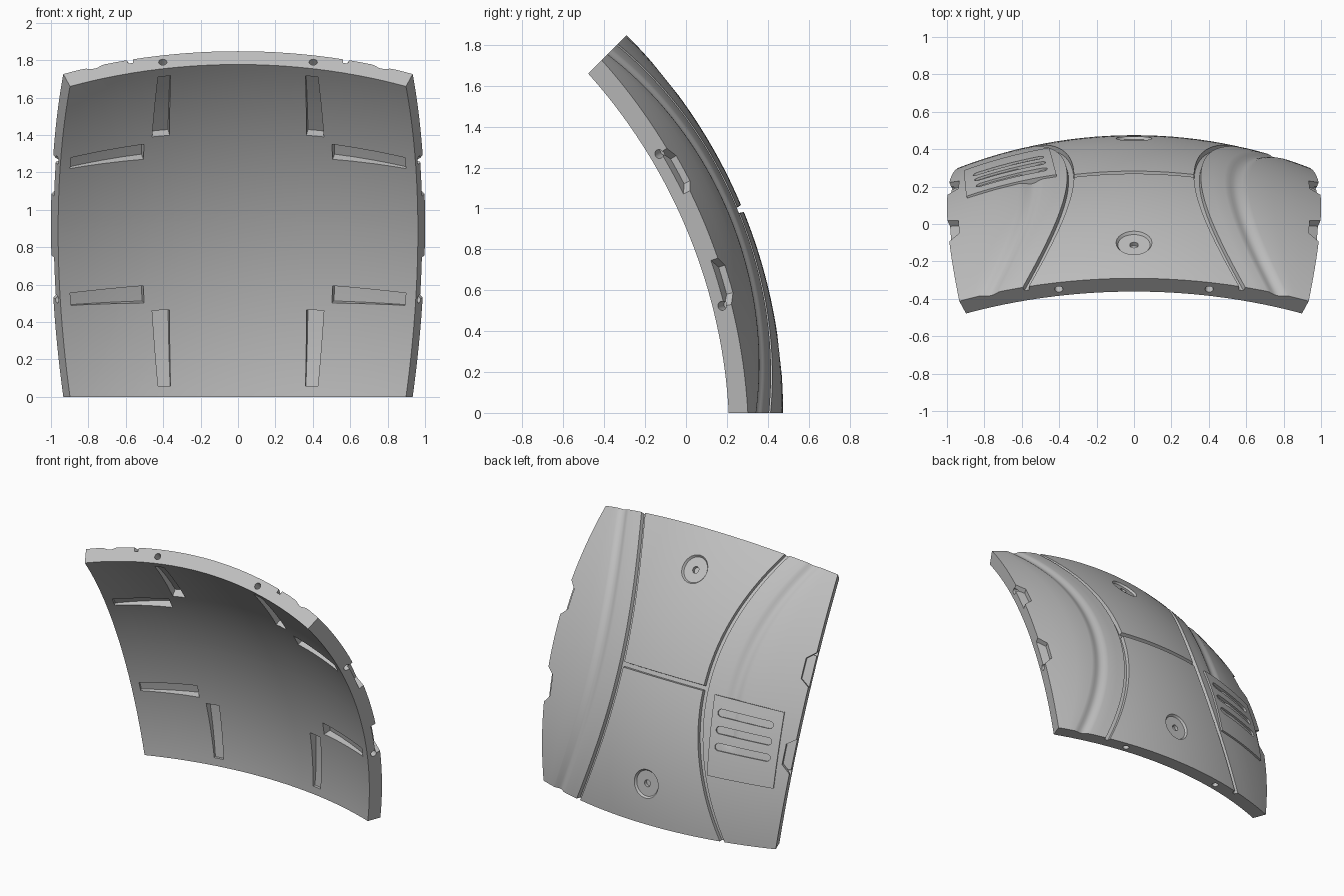
import bpy, bmesh
from math import tan, sin, cos, pi, radians
from mathutils import Vector

cube = bpy.data.objects.get("Cube")
if cube:
    bpy.data.objects.remove(cube, do_unlink=True)

TILT = radians(22.5)          # half the tile angle, and its lean
R_OUT, R_IN = 2.613, 2.513
EDGE = TILT * R_OUT           # half the tile length along the arc
Y_CENTRE = 0.475 - R_OUT

grey = bpy.data.materials.new("plain_grey")
grey.use_nodes = True
grey.diffuse_color = (0.53, 0.53, 0.53, 1)
grey.node_tree.nodes["Principled BSDF"].inputs["Base Color"].default_value = (0.53, 0.53, 0.53, 1)


def place(u, v, r):
    """Point at arc lengths u (sideways) and v (upward) on a sphere of radius r."""
    d = Vector((tan(u / R_OUT), tan(v / R_OUT), 1)).normalized() * r
    return Vector((d.x, Y_CENTRE + d.z * cos(TILT) - d.y * sin(TILT),
                   d.z * sin(TILT) + d.y * cos(TILT)))


def add_slab(bm, nu, nv, point):
    """Closed slab; point(i, j, side) gives the vertices of its two skins."""
    g = [[[bm.verts.new(point(i, j, s)) for j in range(nv)] for i in range(nu)] for s in (0, 1)]
    for s in (0, 1):
        for i in range(nu - 1):
            for j in range(nv - 1):
                bm.faces.new((g[s][i][j], g[s][i + 1][j], g[s][i + 1][j + 1], g[s][i][j + 1]))
    rim = ([(i, 0) for i in range(nu - 1)] + [(nu - 1, j) for j in range(nv - 1)]
           + [(i, nv - 1) for i in range(nu - 1, 0, -1)] + [(0, j) for j in range(nv - 1, 0, -1)])
    for (a, b), (c, d) in zip(rim, rim[1:] + rim[:1]):
        bm.faces.new((g[0][a][b], g[0][c][d], g[1][c][d], g[1][a][b]))


def add_patch(bm, corners, r_low, r_high, n=7):
    """Four-cornered slab; each radius is (at first side, at second side)."""
    a, b, c, d = [Vector(p) for p in corners]

    def point(i, j, side):
        s, t = i / (n - 1), j / (n - 1)
        p = a.lerp(b, s).lerp(d.lerp(c, s), t)
        lo_hi = (r_low, r_high)[side]
        return place(p.x, p.y, lo_hi[0] * (1 - t) + lo_hi[1] * t)
    add_slab(bm, n, n, point)


def add_prism(bm, outline, r_low, r_high, flare=1.0):
    """Radial prism over an outline, widened by flare at the top."""
    mid = sum((Vector(p) for p in outline), Vector((0, 0))) / len(outline)
    low = [bm.verts.new(place(u, v, r_low)) for u, v in outline]
    wide = [mid + (Vector(p) - mid) * flare for p in outline]
    high = [bm.verts.new(place(p.x, p.y, r_high)) for p in wide]
    bm.faces.new(low)
    bm.faces.new(high)
    for k in range(len(low)):
        m = (k + 1) % len(low)
        bm.faces.new((low[k], low[m], high[m], high[k]))


def stadium(u, v, half, rad, n=32):
    pts = []
    for k in range(n):
        a = 2 * pi * (k + 0.5) / n
        pts.append((u + rad * cos(a) + (half if cos(a) > 0 else -half), v + rad * sin(a)))
    return pts


def make_object(name, bm):
    bmesh.ops.recalc_face_normals(bm, faces=bm.faces)
    mesh = bpy.data.meshes.new(name)
    bm.to_mesh(mesh)
    bm.free()
    obj = bpy.data.objects.new(name, mesh)
    bpy.context.collection.objects.link(obj)
    mesh.materials.append(grey)
    return obj


def activate(obj):
    bpy.ops.object.select_all(action='DESELECT')
    obj.select_set(True)
    bpy.context.view_layer.objects.active = obj


def cut(obj, name, bm):
    cutter = make_object(name, bm)
    cutter.hide_render = True
    mod = obj.modifiers.new(name, 'BOOLEAN')
    mod.operation, mod.solver, mod.object = 'DIFFERENCE', 'EXACT', cutter
    activate(obj)
    bpy.ops.object.modifier_apply(modifier=name)
    bpy.data.objects.remove(cutter, do_unlink=True)


# Curved tile: columns follow the bowed side grooves, rows tighten at the middle seam
def bow(v):
    return 0.34 + 0.29 * (v / EDGE) ** 2


GROOVE = 0.026
SOFT_MID, SOFT_HALF = 0.212, 0.065
side = [("centre", k / 8, 0) for k in range(1, 9)]
side += [("offset", -0.014, GROOVE), ("offset", 0.014, GROOVE), ("offset", 0.018, 0), ("offset", 0.08, 0)]
for k in range(-4, 5):
    side.append(("offset", SOFT_MID + SOFT_HALF * k / 4, 0.008 * (1 + cos(pi * k / 4))))
side += [("edge", k / 3, 0) for k in (1, 2, 3)]
columns = [(-1, c) for c in reversed(side)] + [(1, ("centre", 0, 0))] + [(1, c) for c in side]
rows = [EDGE * k / 24 for k in range(-24, 25) if k] + [-0.018, -0.014, 0.014, 0.018]
rows.sort()


def tile_point(i, j, skin):
    sign, (kind, amount, depth) = columns[i]
    v = rows[j]
    g = bow(v)
    if kind == "centre":
        u = amount * (g - 0.018)
        if abs(v) < 0.016:
            depth = GROOVE
    elif kind == "offset":
        u = g + amount
        if amount > 0.1 and sign < 0 and v < -0.3:
            depth = 0                       # groove stops under the vent
    else:
        start = g + SOFT_MID + SOFT_HALF
        u = start + (EDGE - start) * amount
    return place(sign * u, v, R_IN if skin else R_OUT - depth)


bm = bmesh.new()
add_slab(bm, len(columns), len(rows), tile_point)
tile = make_object("curved_tile", bm)

# Wedge pockets on the inside and the bolt holes that lead to them from the rim
pockets, holes = bmesh.new(), bmesh.new()
for swap in (False, True):
    for sx in (1, -1):
        for sy in (1, -1):
            def turn(a, b):
                return (sy * b, sx * a) if swap else (sx * a, sy * b)
            quad = [turn(*p) for p in ((0.39, 0.535), (0.49, 0.535), (0.478, 0.965), (0.403, 0.965))]
            add_patch(pockets, quad, (R_IN - 0.05, R_IN - 0.05), (R_IN + 0.055, R_IN + 0.018), 5)
            inner = place(*turn(0.445, 0.94), 2.563)
            outer = place(*turn(0.445, EDGE + 0.03), 2.563)
            axis = outer - inner
            frame = axis.to_track_quat('Z', 'Y').to_matrix().to_4x4()
            frame.translation = (inner + outer) / 2
            bmesh.ops.create_cone(holes, cap_ends=True, segments=20, radius1=0.022,
                                  radius2=0.022, depth=axis.length, matrix=frame)
cut(tile, "pocket_cutter", pockets)
cut(tile, "hole_cutter", holes)

# Grip notches on the left and right rims
notches = bmesh.new()
for sx in (1, -1):
    for sy in (1, -1):
        quad = [(sx * u, sy * v) for u, v in ((0.965, 0.24), (0.965, 0.39), (1.07, 0.49), (1.07, 0.16))]
        add_patch(notches, quad, (R_OUT - 0.035, R_OUT - 0.04), (R_OUT + 0.05, R_OUT + 0.05), 5)
cut(tile, "notch_cutter", notches)

# Round dishes with a small screw hole
dishes, screws = bmesh.new(), bmesh.new()
for v in (0.74, -0.74):
    add_prism(dishes, stadium(0, v, 0, 0.09, 48), R_OUT - 0.015, R_OUT + 0.015, 1.22)
    add_prism(screws, stadium(0, v, 0, 0.024, 24), R_OUT - 0.04, R_OUT + 0.02)
cut(tile, "dish_cutter", dishes)
cut(tile, "screw_cutter", screws)

# Raised vent plate with three slots
bm = bmesh.new()
add_patch(bm, [(-0.415, -0.02), (-0.91, -0.02), (-0.94, -0.57), (-0.465, -0.57)],
          (R_OUT - 0.03, R_OUT - 0.03), (R_OUT + 0.012, R_OUT + 0.012), 13)
vent = make_object("vent_plate", bm)
slots = bmesh.new()
for k in range(3):
    add_prism(slots, stadium(-0.66 - 0.012 * k, -0.13 - 0.115 * k, 0.17, 0.026), R_OUT - 0.004, R_OUT + 0.04)
cut(vent, "slot_cutter", slots)

for obj in (tile, vent):
    activate(obj)
    bpy.ops.object.shade_smooth_by_angle(angle=radians(25))
